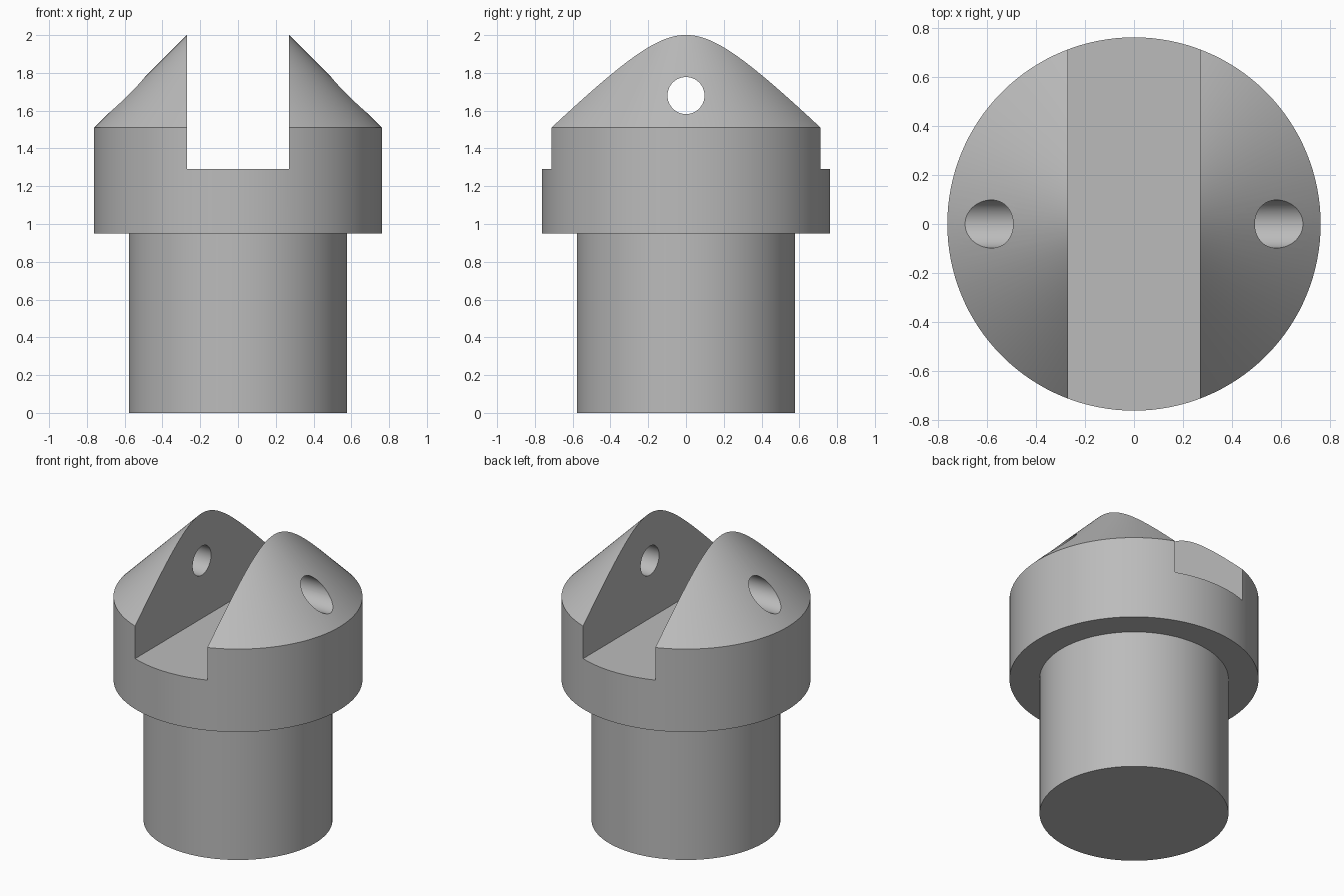
import bpy
import bmesh
from math import radians, pi
from mathutils import Matrix, Vector

cube = bpy.data.objects.get("Cube")
if cube:
    bpy.data.objects.remove(cube, do_unlink=True)

SHAFT_R, HEAD_R = 0.578, 0.762
SHOULDER_Z, RIM_Z, APEX_Z = 0.95, 1.51, 2.27
SLOT_HALF, SLOT_Z = 0.27, 1.29
HOLE_R, HOLE_Z = 0.098, 1.68

steel = bpy.data.materials.new("grey steel")
steel.use_nodes = True
colour = (0.5, 0.5, 0.5, 1)
steel.diffuse_color = colour
steel.node_tree.nodes["Principled BSDF"].inputs["Base Color"].default_value = colour


def make_object(name, bm):
    bmesh.ops.recalc_face_normals(bm, faces=bm.faces)
    mesh = bpy.data.meshes.new(name)
    bm.to_mesh(mesh)
    bm.free()
    mesh.materials.append(steel)
    obj = bpy.data.objects.new(name, mesh)
    bpy.context.collection.objects.link(obj)
    return obj


def lathe(name, profile, steps=128):
    bm = bmesh.new()
    verts = [bm.verts.new((r, 0, z)) for r, z in profile]
    edges = [bm.edges.new(pair) for pair in zip(verts, verts[1:])]
    bmesh.ops.spin(bm, geom=verts + edges, cent=(0, 0, 0), axis=(0, 0, 1),
                   angle=2 * pi, steps=steps, use_merge=True)
    bmesh.ops.remove_doubles(bm, verts=bm.verts, dist=0.0001)
    return make_object(name, bm)


# Shaft, wider head and conical nose turned as one solid
body = lathe("slotted_pin_body", [
    (0, 0), (SHAFT_R, 0), (SHAFT_R, SHOULDER_Z), (HEAD_R, SHOULDER_Z),
    (HEAD_R, RIM_Z), (0, APEX_Z)])

# Slot running front to back through the head
bm = bmesh.new()
bmesh.ops.create_cube(bm, size=1, matrix=Matrix.Translation((0, 0, SLOT_Z + 0.75))
                      @ Matrix.Diagonal((2 * SLOT_HALF, 3, 1.5, 1)))
slot = make_object("slot_cutter", bm)

# Cross hole running side to side through both ears
bm = bmesh.new()
bmesh.ops.create_cone(bm, cap_ends=True, segments=64, radius1=HOLE_R, radius2=HOLE_R,
                      depth=3, matrix=Matrix.Translation((0, 0, HOLE_Z))
                      @ Matrix.Rotation(pi / 2, 4, "Y"))
hole = make_object("cross_hole_cutter", bm)

# Cut both openings, then discard the cutters
bpy.ops.object.select_all(action="DESELECT")
body.select_set(True)
bpy.context.view_layer.objects.active = body
for cutter in (slot, hole):
    cutter.hide_render = True
    mod = body.modifiers.new(cutter.name, "BOOLEAN")
    mod.operation = "DIFFERENCE"
    mod.solver = "EXACT"
    mod.object = cutter
    bpy.ops.object.modifier_apply(modifier=mod.name)
    bpy.data.objects.remove(cutter, do_unlink=True)

bpy.ops.object.shade_smooth_by_angle(angle=radians(30))
